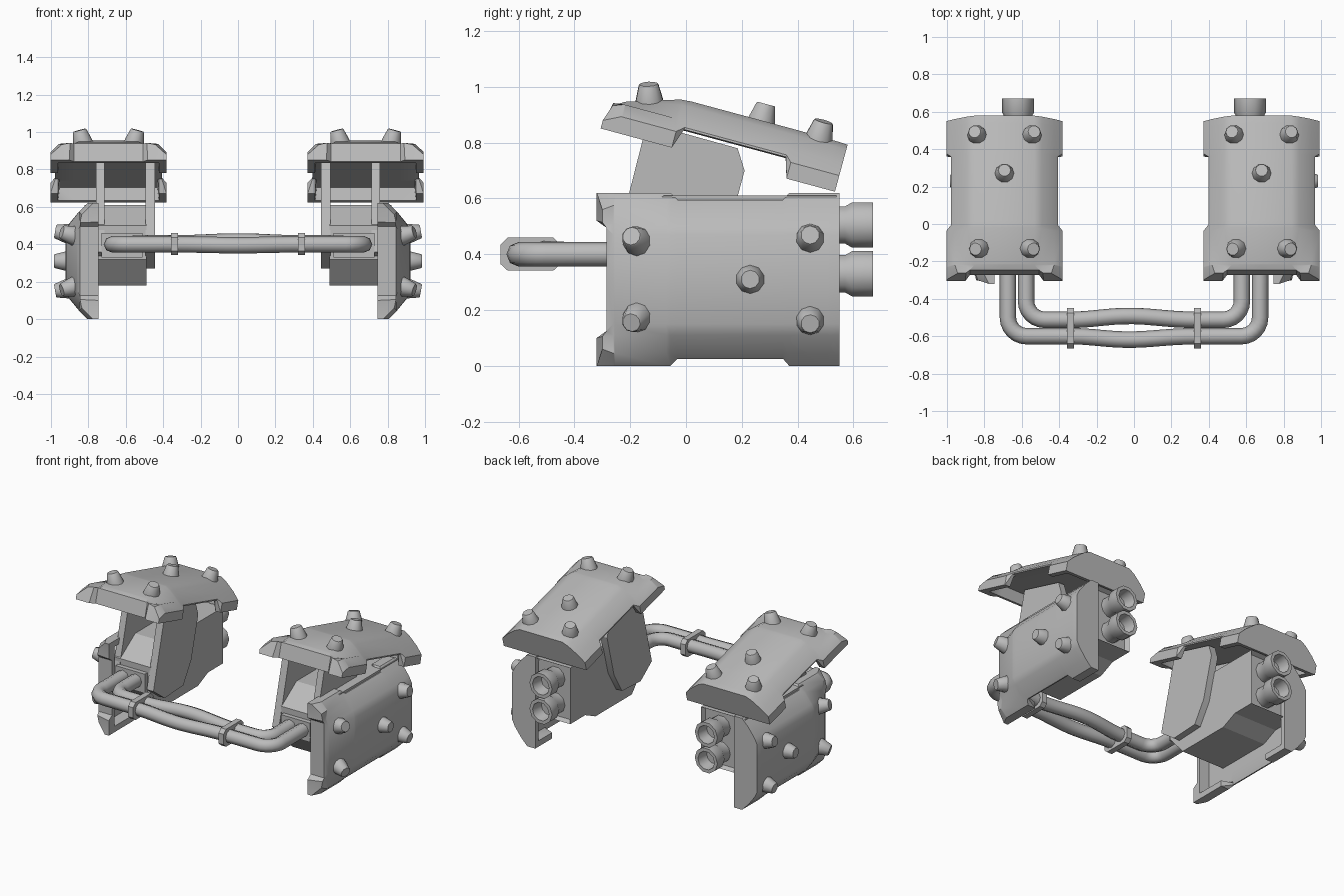
import bpy, bmesh, math
from mathutils import Matrix, Vector

cube = bpy.data.objects.get("Cube")
if cube:
    bpy.data.objects.remove(cube, do_unlink=True)

grey = bpy.data.materials.new("plain_grey")
grey.use_nodes = True
grey.diffuse_color = (0.5, 0.5, 0.5, 1)
grey.node_tree.nodes["Principled BSDF"].inputs["Base Color"].default_value = (0.5, 0.5, 0.5, 1)


def finish(name, bm, matrix=None, angle=30):
    """Turn a bmesh into a named, shaded object."""
    if matrix:
        bm.transform(matrix)
    bmesh.ops.recalc_face_normals(bm, faces=bm.faces)
    mesh = bpy.data.meshes.new(name)
    bm.to_mesh(mesh)
    bm.free()
    mesh.materials.append(grey)
    ob = bpy.data.objects.new(name, mesh)
    bpy.context.collection.objects.link(ob)
    bpy.ops.object.select_all(action='DESELECT')
    ob.select_set(True)
    bpy.context.view_layer.objects.active = ob
    bpy.ops.object.shade_smooth_by_angle(angle=math.radians(angle))
    return ob


def side_profile(name, pts, x0, x1, inset_rear=False):
    """Extrude a (y, z) outline between two x positions."""
    bm = bmesh.new()
    face = bm.faces.new([bm.verts.new((x0, y, z)) for y, z in pts])
    ext = bmesh.ops.extrude_face_region(bm, geom=[face])
    moved = [v for v in ext["geom"] if isinstance(v, bmesh.types.BMVert)]
    bmesh.ops.translate(bm, verts=moved, vec=(x1 - x0, 0, 0))
    bmesh.ops.recalc_face_normals(bm, faces=bm.faces)
    if inset_rear:
        rear = [f for f in bm.faces if f.normal.y > 0.9]
        bmesh.ops.inset_region(bm, faces=rear, thickness=0.02)
        bmesh.ops.translate(bm, verts=rear[0].verts, vec=(0, -0.03, 0))
    return finish(name, bm, angle=20)


def turned(name, profile, matrix, sides=10):
    """Lathe a (radius, height) profile around local z."""
    bm = bmesh.new()
    rings = []
    for r, h in profile:
        rings.append([bm.verts.new((r * math.cos(math.tau * i / sides),
                                    r * math.sin(math.tau * i / sides), h)) for i in range(sides)])
    for a, b in zip(rings, rings[1:]):
        for i in range(sides):
            j = (i + 1) % sides
            bm.faces.new((a[i], a[j], b[j], b[i]))
    bm.faces.new(rings[0])
    bm.faces.new(rings[-1])
    return finish(name, bm, matrix, 40)


# Armour plate: half sections of (width, along, height), mirrored
FRONT = [(0, .035, .10), (.185, .035, .10), (.205, .02, .10), (.25, .02, .09), (.31, 0, .03),
         (.31, 0, 0), (.27, 0, 0), (.21, 0, 0), (.185, .035, 0), (0, .035, 0)]


def section(v, top, rim, ceiling):
    edge = .31 if rim == 0 else .285
    pts = [(0, top), (.16, top), (.2, top - .02), (.265, .105), (edge, .06 if rim == 0 else .082),
           (edge, rim), (.27, rim), (.262, ceiling), (.18, ceiling), (0, ceiling)]
    return [(w, v, h) for w, h in pts]


def armour_plate(name, matrix):
    bm = bmesh.new()
    stations = [FRONT, section(.06, .115, 0, 0), section(.065, .117, 0, .07),
                section(.25, .175, 0, .07), section(.264, .176, 0, .07),
                section(.29, .178, .074, .07), section(.668, .178, .074, .07),
                section(.69, .178, 0, .07), section(.83, .176, 0, .07),
                section(.835, .176, 0, 0), section(.87, .174, 0, 0)]
    rows = [[bm.verts.new(p) for p in s] for s in stations]
    for a, b in zip(rows, rows[1:]):
        for i in range(len(a) - 1):
            bm.faces.new((a[i], a[i + 1], b[i + 1], b[i]))
    for row in (rows[0], rows[-1]):
        for i in range(4):
            bm.faces.new((row[i], row[i + 1], row[8 - i], row[9 - i]))
    bmesh.ops.mirror(bm, geom=bm.verts[:] + bm.edges[:] + bm.faces[:], axis='X', merge_dist=.0005)
    finish(name, bm, matrix, 32)
    # Studs: width, along, base height, lean forward, lean outward
    studs = [(0, .55, .17, 0, 0)]
    for s in (-1, 1):
        studs += [(s * .137, .145, .135, 18, s * 15), (s * .147, .765, .165, 0, s * 10)]
    for w, v, h, fwd, out in studs:
        m = (Matrix.Translation((w, v, h)) @ Matrix.Rotation(math.radians(fwd), 4, 'X')
             @ Matrix.Rotation(math.radians(out), 4, 'Y'))
        turned(name + "_stud", [(.055, -.02), (.051, .01), (.037, .064), (.033, .069)], matrix @ m)


# Both mirrored units
for side, label, top_x in ((1, "left", .6825), (-1, "right", -.6925)):
    armour_plate(label + "_top_armour", Matrix.Translation((top_x, -.306, .851))
                 @ Matrix.Rotation(math.radians(-15.1), 4, 'X'))
    frame = Matrix(((0, 0, side, side * .745), (0, 1, 0, -.32), (1, 0, 0, .31), (0, 0, 0, 1)))
    armour_plate(label + "_side_armour", frame)

    # Core housing with recessed rear frame
    core = [(-.24, .32), (-.12, .18), (.27, .18), (.38, .23), (.54, .23),
            (.54, .61), (-.08, .61), (-.24, .5)]
    side_profile(label + "_housing", core, side * .49, side * .82, True)
    side_profile(label + "_cable_socket", [(-.27, .33), (-.2, .33), (-.2, .46), (-.27, .46)],
                 side * .51, side * .73)

    # Slanted support panels carrying the top armour
    panel = [(-.27, .36), (-.15, .27), (.05, .28), (.135, .42), (.21, .70), (.185, .78), (-.14, .87)]
    side_profile(label + "_inner_panel", panel, side * .445, side * .495)
    side_profile(label + "_outer_panel", panel, side * .715, side * .76)

    # Exhaust nozzles
    for z in (.33, .505):
        m = Matrix.Translation((side * .62, 0, z)) @ Matrix.Rotation(-math.pi / 2, 4, 'X')
        turned(label + "_exhaust", [(.07, .5), (.07, .57), (.085, .595), (.085, .67),
                                    (.062, .67), (.052, .59)], m)

    # Cable clamp
    clamp = [(-.665, .365), (-.64, .342), (-.475, .342), (-.45, .365),
             (-.45, .435), (-.475, .46), (-.64, .46), (-.665, .435)]
    side_profile(label + "_clamp", clamp, side * .32, side * .358)


# Cables: rounded run from one unit to the other with a loose middle
def cable(name, x, y, z, sag, lift):
    pts = []
    r = .1
    for s in (-1, 1):
        leg = [Vector((s * x, -.2, .4)), Vector((s * x, y + r, .4))]
        for k in range(1, 7):
            a = math.pi / 2 * k / 6
            leg.append(Vector((s * (x - r + r * math.cos(a)), y + r - r * math.sin(a),
                               .4 + (z - .4) * k / 6)))
        pts.append(leg)
    middle = []
    for k in range(13):
        t = -1 + k / 6
        f = math.cos(t * math.pi / 2) ** 2
        middle.append(Vector((t * .33, y + sag * f * (1 - .4 * t), z + lift * f)))
    path = pts[0] + middle + pts[1][::-1]
    curve = bpy.data.curves.new(name, 'CURVE')
    curve.dimensions = '3D'
    curve.bevel_depth = .044
    curve.bevel_resolution = 2
    spline = curve.splines.new('POLY')
    spline.points.add(len(path) - 1)
    for p, co in zip(spline.points, path):
        p.co = (*co, 1)
    spline.use_smooth = True
    curve.materials.append(grey)
    bpy.context.collection.objects.link(bpy.data.objects.new(name, curve))


cable("outer_cable", .674, -.6, .4, -.018, -.005)
cable("inner_cable", .577, -.512, .405, .02, .01)
